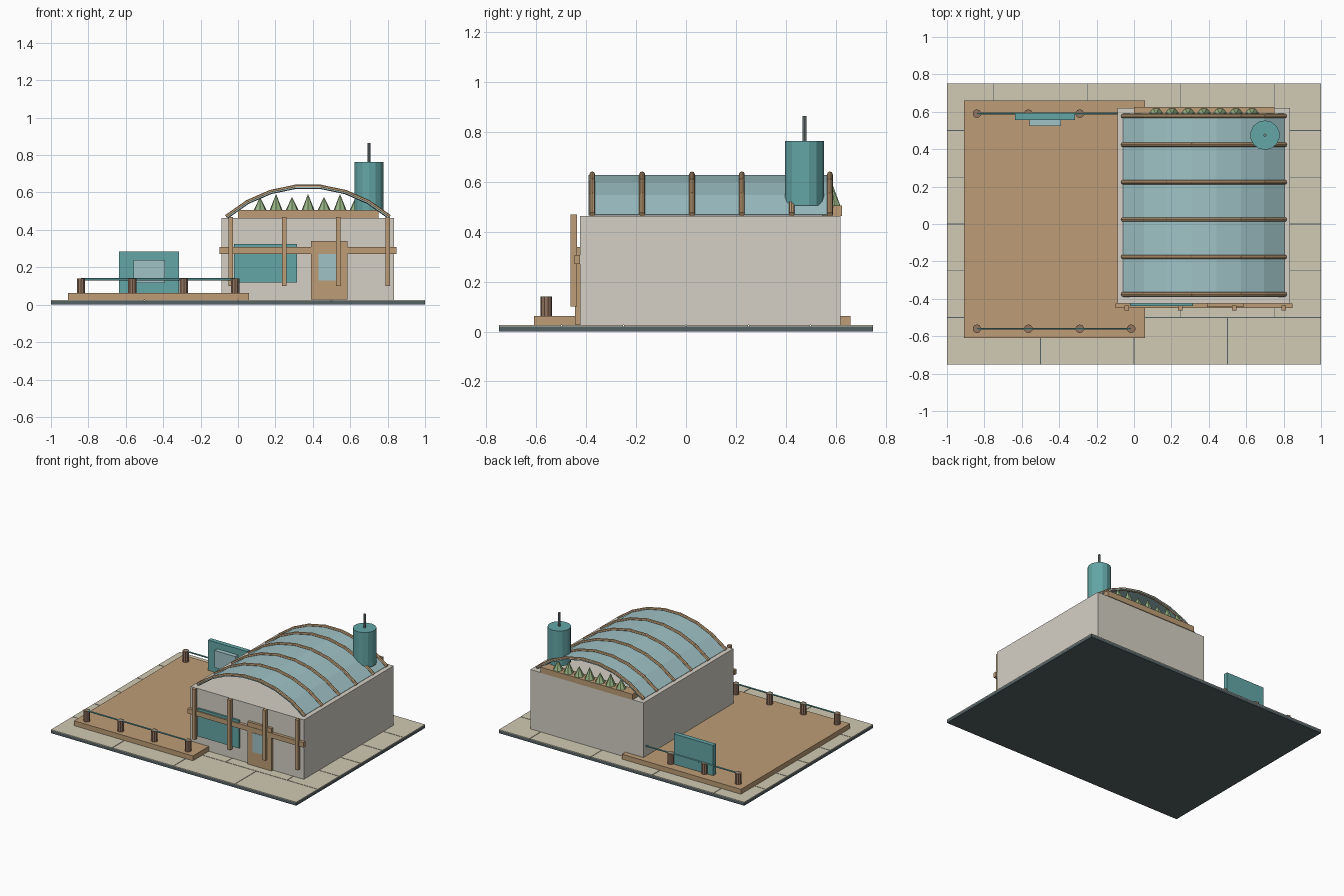
import bpy, math
from mathutils import Vector

if "Cube" in bpy.data.objects:
    bpy.data.objects.remove(bpy.data.objects["Cube"])


def mat(name, r, g, b):
    m = bpy.data.materials.new(name)
    m.diffuse_color = [(c / 255) ** 2.2 for c in (r, g, b)] + [1]
    m.use_nodes = True
    m.node_tree.nodes["Principled BSDF"].inputs["Base Color"].default_value = m.diffuse_color
    return m


SLATE = mat("slate", 85, 98, 102)
STONE = mat("stone", 208, 200, 178)
WOOD = mat("wood", 188, 156, 118)
DARKWOOD = mat("dark_wood", 145, 115, 95)
PLASTER = mat("plaster", 212, 207, 196)
TEAL = mat("teal", 100, 165, 165)
GLASS = mat("glass", 158, 193, 197)
GREEN = mat("green", 150, 178, 130)
METAL = mat("metal", 125, 135, 138)


def finish(name, m):
    ob = bpy.context.object
    ob.name = name
    ob.data.materials.append(m)
    return ob


def box(name, m, x0, x1, y0, y1, z0, z1):
    bpy.ops.mesh.primitive_cube_add(size=1, location=((x0 + x1) / 2, (y0 + y1) / 2, (z0 + z1) / 2))
    ob = finish(name, m)
    ob.scale = (x1 - x0, y1 - y0, z1 - z0)
    bpy.ops.object.transform_apply(location=False, rotation=False, scale=True)
    return ob


def rod(name, m, a, b, r, sides=8, r2=None):
    a, b = Vector(a), Vector(b)
    d = b - a
    bpy.ops.mesh.primitive_cone_add(vertices=sides, radius1=r, radius2=r if r2 is None else r2,
                                    depth=d.length, location=(a + b) / 2,
                                    rotation=d.to_track_quat('Z', 'Y').to_euler())
    return finish(name, m)


# Base slab with staggered paving
box("base_slab", SLATE, -1, 1, -0.75, 0.75, 0, 0.021)
GAP = 0.002
for row in range(6):
    y = -0.75 + row * 0.25
    joints = [-1, -0.75, -0.25, 0.25, 0.75, 1] if row % 2 else [-1, -0.5, 0, 0.5, 1]
    for x0, x1 in zip(joints, joints[1:]):
        box("paving_tile", STONE, x0 + GAP * (x0 > -1), x1 - GAP * (x1 < 1),
            y + GAP * (row > 0), y + 0.25 - GAP * (row < 5), 0.021, 0.026)

# Deck with bollards and rails
box("deck", WOOD, -0.91, 0.06, -0.61, 0.66, 0.026, 0.062)
for y in (-0.56, 0.59):
    for i in range(4):
        x = -0.84 + i * 0.275
        rod("bollard", DARKWOOD, (x, y, 0.062), (x, y, 0.14), 0.023, 10)
    rod("rail", TEAL, (-0.84, y, 0.136), (-0.015, y, 0.136), 0.006, 6)

# Display board on the deck
box("board", TEAL, -0.635, -0.315, 0.557, 0.59, 0.062, 0.285)
box("board_panel", GLASS, -0.56, -0.39, 0.525, 0.557, 0.115, 0.24)

# Main building
box("building", PLASTER, -0.088, 0.835, -0.425, 0.62, 0.026, 0.464)
box("front_window", TEAL, -0.022, 0.315, -0.439, -0.425, 0.12, 0.325)
box("door", WOOD, 0.39, 0.585, -0.445, -0.425, 0.028, 0.34)
box("door_glass", GLASS, 0.43, 0.535, -0.448, -0.445, 0.13, 0.27)

# Facade timber frame
box("facade_beam", WOOD, -0.098, 0.847, -0.448, -0.425, 0.272, 0.308)
for x in (-0.04, 0.248, 0.535, 0.80):
    box("facade_post", WOOD, x - 0.012, x + 0.012, -0.463, -0.437, 0.10, 0.47)

# Vaulted roof: open barrel of seven flat panels
CX, CZ, R, HALF, N = 0.374, -0.0265, 0.66, math.radians(41), 7


def arc(r):
    angles = [-HALF + 2 * HALF * i / N for i in range(N + 1)]
    return [(CX + r * math.sin(a), CZ + r * math.cos(a)) for a in angles]


pts = arc(R - 0.002)
verts = [(x, y, z) for y in (-0.39, 0.59) for x, z in pts]
faces = [(i, i + 1, i + N + 2, i + N + 1) for i in range(N)]
me = bpy.data.meshes.new("vault_skin")
me.from_pydata(verts, [], faces)
vault = bpy.data.objects.new("vault_skin", me)
bpy.context.collection.objects.link(vault)
me.materials.append(GLASS)
sol = vault.modifiers.new("thickness", 'SOLIDIFY')
sol.thickness = 0.006
sol.offset = -1

# Roof ribs
ribs = arc(R)
for y in (-0.376, -0.176, 0.024, 0.224, 0.424, 0.577):
    for (xa, za), (xb, zb) in zip(ribs, ribs[1:]):
        d = Vector((xb - xa, 0, zb - za)).normalized() * 0.004
        rod("roof_rib", WOOD, Vector((xa, y, za)) - d, Vector((xb, y, zb)) + d, 0.0115, 8)

# Rear planter with shrubs
box("planter", WOOD, 0.0, 0.75, 0.545, 0.625, 0.464, 0.506)
for i in range(7):
    x = 0.118 + i * 0.0855
    rod("shrub", GREEN, (x, 0.587, 0.506), (x, 0.587, 0.592 if i % 2 else 0.576), 0.035, 7, 0)

# Water tank and mast
rod("tank", TEAL, (0.70, 0.475, 0.505), (0.70, 0.475, 0.764), 0.079, 14)
rod("mast", METAL, (0.70, 0.475, 0.76), (0.70, 0.475, 0.865), 0.008, 8)
